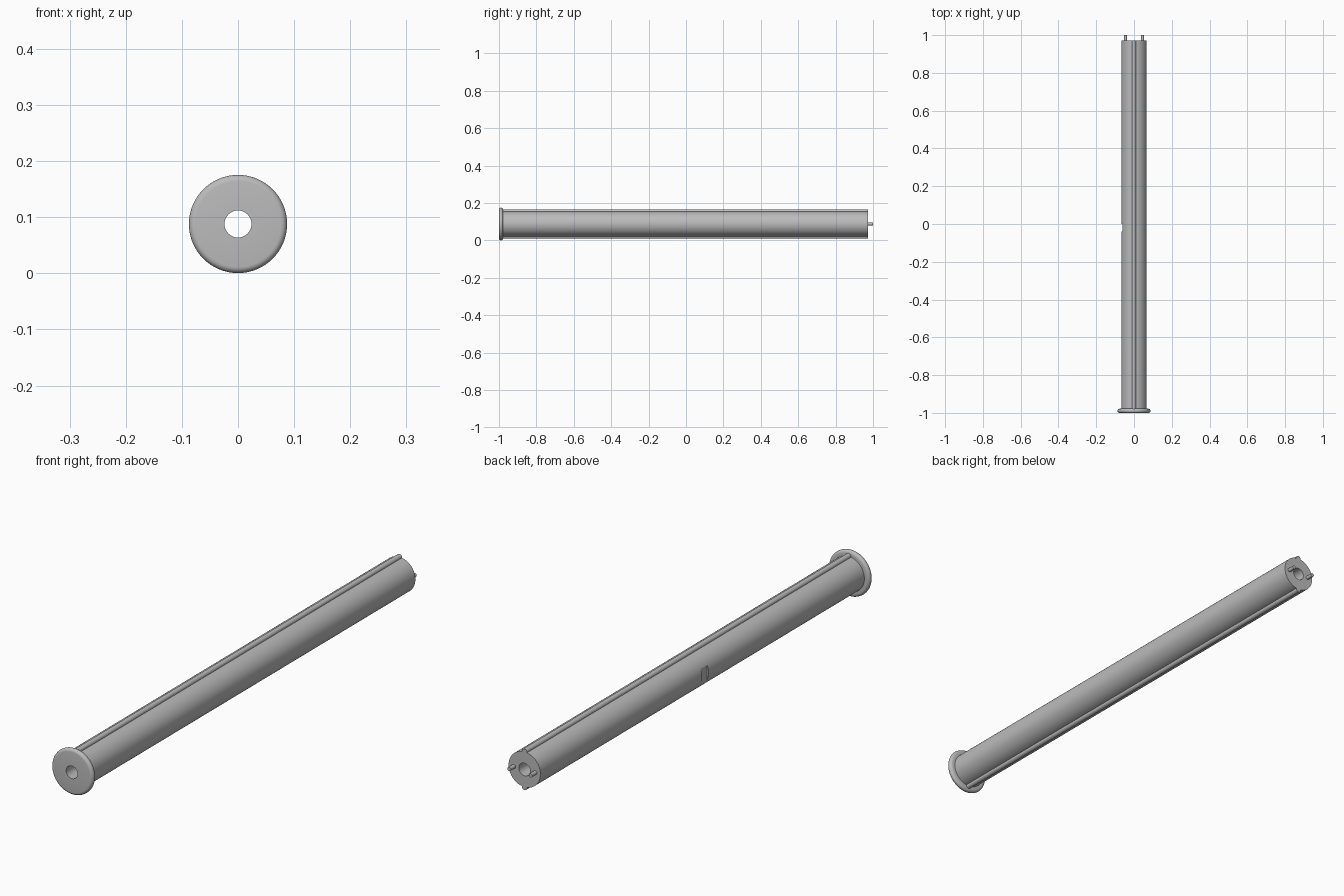
import bpy, bmesh, math

if "Cube" in bpy.data.objects:
    bpy.data.objects.remove(bpy.data.objects["Cube"])

CENTRE_Z = 0.088
HOLE_R = 0.024
BODY_R = 0.067
RIB_R, RIB_OFFSET = 0.0105, 0.068

grey = bpy.data.materials.new("plain grey")
grey.use_nodes = True
grey.diffuse_color = (0.5, 0.5, 0.5, 1)
bsdf = next(n for n in grey.node_tree.nodes if n.type == 'BSDF_PRINCIPLED')
bsdf.inputs["Base Color"].default_value = (0.5, 0.5, 0.5, 1)


def loft(name, loops, closed=False):
    """Skin a list of equal-length point loops; closed joins last to first."""
    bm = bmesh.new()
    rings = [[bm.verts.new(p) for p in loop] for loop in loops]
    pairs = list(zip(rings, rings[1:]))
    if closed:
        pairs.append((rings[-1], rings[0]))
    for a, b in pairs:
        for i in range(len(a)):
            j = (i + 1) % len(a)
            bm.faces.new((a[i], a[j], b[j], b[i]))
    if not closed:
        bm.faces.new(rings[0])
        bm.faces.new(rings[-1])
    bmesh.ops.recalc_face_normals(bm, faces=bm.faces)
    mesh = bpy.data.meshes.new(name)
    bm.to_mesh(mesh)
    bm.free()
    mesh.materials.append(grey)
    obj = bpy.data.objects.new(name, mesh)
    bpy.context.collection.objects.link(obj)
    return obj


def ring(angles, radius, y, x=0):
    return [(x + radius(a) * math.sin(a), y, CENTRE_Z + radius(a) * math.cos(a))
            for a in angles]


def smooth(obj):
    bpy.ops.object.select_all(action='DESELECT')
    obj.select_set(True)
    bpy.context.view_layer.objects.active = obj
    bpy.ops.object.shade_smooth_by_angle(angle=math.radians(35))


def tube_radius(a):
    """Round tube with a rounded rib at top and bottom."""
    s = RIB_OFFSET * math.sin(a)
    if abs(s) >= RIB_R:
        return BODY_R
    return max(BODY_R, RIB_OFFSET * abs(math.cos(a)) + math.sqrt(RIB_R ** 2 - s * s))


# Ribbed tube: fine steps across the ribs, coarser steps around the sides
limit = math.asin(RIB_R / RIB_OFFSET)
half = [limit * math.sin(math.pi / 2 * k / 8) for k in range(-8, 9)]
half += [limit + (math.pi - 2 * limit) * k / 28 for k in range(1, 28)]
angles = half + [a + math.pi for a in half]
bore = lambda a: HOLE_R
body = loft("ribbed_tube", [ring(angles, tube_radius, -0.98), ring(angles, tube_radius, 0.972),
                            ring(angles, bore, 0.972), ring(angles, bore, -0.98)], True)

# Shallow flat notch half way along one side
bpy.ops.mesh.primitive_cube_add(size=1, location=(-0.081, -0.02, CENTRE_Z))
cutter = bpy.context.object
cutter.name = "notch_cutter"
cutter.scale = (0.04, 0.04, 0.1)
cutter.hide_render = True
cutter.data.materials.append(grey)
cut = body.modifiers.new("notch", 'BOOLEAN')
cut.operation, cut.object, cut.solver = 'DIFFERENCE', cutter, 'EXACT'
smooth(body)
bpy.ops.object.modifier_apply(modifier=cut.name)
bpy.data.objects.remove(cutter)

# Round end flange with a rolled rim
circle = [2 * math.pi * k / 64 for k in range(64)]
ROLL = 0.011
profile = [(HOLE_R, -0.978), (HOLE_R, -1)]
for k in range(11):
    t = math.pi * k / 10
    profile.append((0.0875 - ROLL + ROLL * math.sin(t), -0.989 - ROLL * math.cos(t)))
flange = loft("end_flange", [ring(circle, lambda a, r=r: r, y) for r, y in profile], True)
smooth(flange)

# Two locating pins at the far end
pin_circle = [2 * math.pi * k / 24 for k in range(24)]
for name, x in (("left_pin", 0.045), ("right_pin", -0.045)):
    pin = loft(name, [ring(pin_circle, lambda a: 0.0075, y, x) for y in (0.95, 1)])
    smooth(pin)
